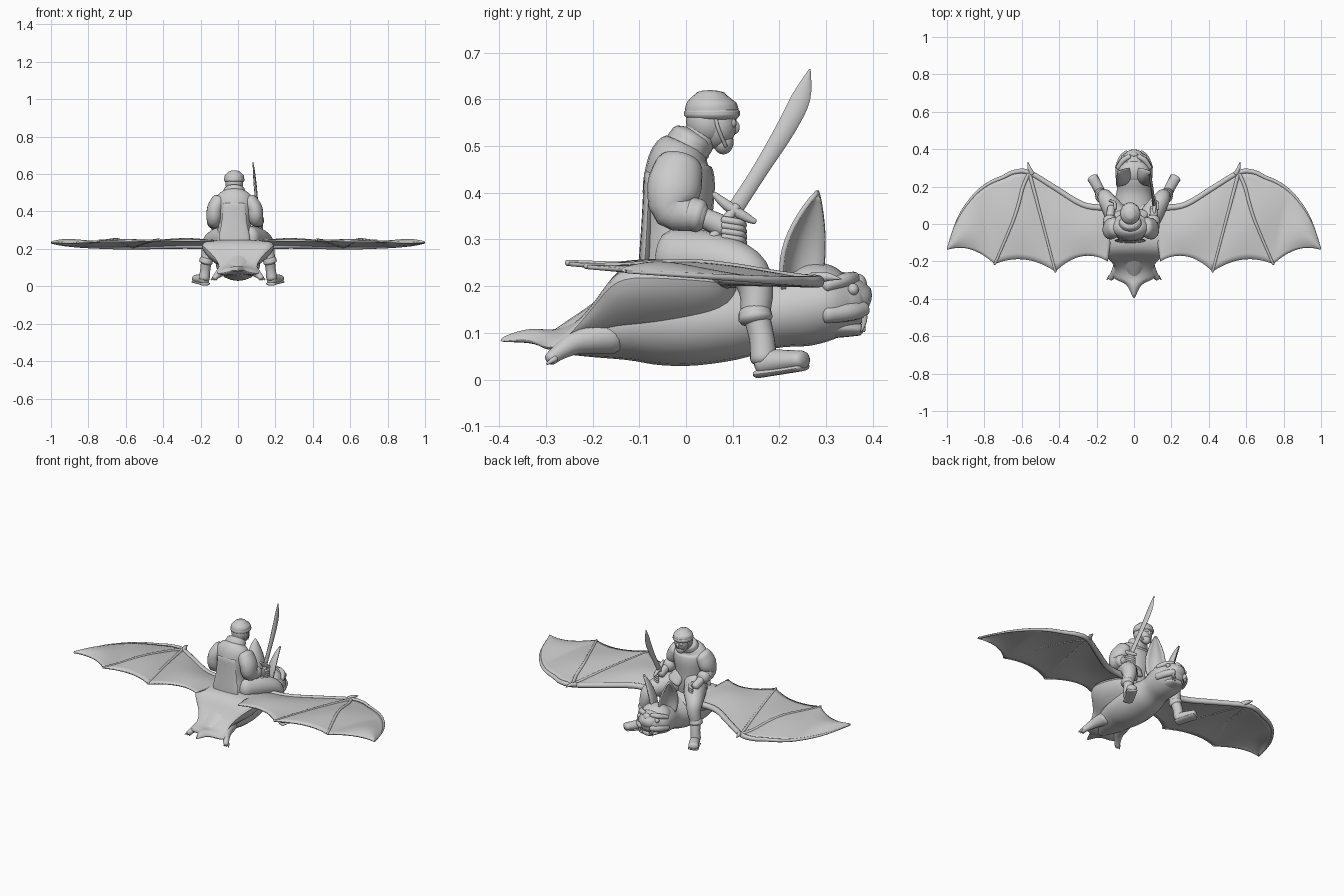
import bpy, bmesh, math
from mathutils import Vector

cube = bpy.data.objects.get("Cube")
if cube:
    bpy.data.objects.remove(cube, do_unlink=True)

GREY = (0.6, 0.6, 0.6, 1)
mat = bpy.data.materials.new("plain grey")
mat.use_nodes = True
mat.diffuse_color = GREY
bsdf = mat.node_tree.nodes["Principled BSDF"]
bsdf.inputs["Base Color"].default_value = GREY
bsdf.inputs["Roughness"].default_value = 0.7


def finish(name, bm, angle=50, thick=0, subdiv=0):
    bmesh.ops.recalc_face_normals(bm, faces=bm.faces[:])
    mesh = bpy.data.meshes.new(name)
    bm.to_mesh(mesh)
    bm.free()
    ob = bpy.data.objects.new(name, mesh)
    bpy.context.collection.objects.link(ob)
    mesh.materials.append(mat)
    if thick:
        m = ob.modifiers.new("thickness", 'SOLIDIFY')
        m.thickness, m.offset = thick, 0
    if subdiv:
        m = ob.modifiers.new("smooth", 'SUBSURF')
        m.levels = m.render_levels = subdiv
    bpy.ops.object.select_all(action='DESELECT')
    ob.select_set(True)
    bpy.context.view_layer.objects.active = ob
    bpy.ops.object.shade_smooth_by_angle(angle=math.radians(angle))


def catmull(pts, t):
    """Point on a smooth curve through pts, t running from 0 to len - 1."""
    n = len(pts) - 1
    i = min(int(t), n - 1)
    u = t - i
    a, b, c, d = [pts[max(0, min(n, i + k))] for k in (-1, 0, 1, 2)]
    return [0.5 * (2 * q + (r - p) * u + (2 * p - 5 * q + 4 * r - s) * u * u
                   + (3 * q - p - 3 * r + s) * u ** 3) for p, q, r, s in zip(a, b, c, d)]


def skin(rings, closed=True):
    bm = bmesh.new()
    rows = [[bm.verts.new(p) for p in ring] for ring in rings]
    n = len(rows[0])
    for a, b in zip(rows, rows[1:]):
        for j in range(n if closed else n - 1):
            k = (j + 1) % n
            bm.faces.new((a[j], a[k], b[k], b[j]))
    if closed:
        bm.faces.new(rows[0])
        bm.faces.new(rows[-1])
    return bm


def tube(name, pts, side=(1, 0, 0), mx=1, sub=4, seg=20, bulge=0.6):
    """Rounded elliptical sweep; points are x, y, z, side radius, other radius."""
    pts = [(p[0] * mx, p[1], p[2], p[3], p[-1]) for p in pts]
    steps = (len(pts) - 1) * sub
    path = [catmull(pts, i / sub) for i in range(steps + 1)]
    rings = []
    for i, p in enumerate(path):
        c = Vector(p[:3])
        tan = (Vector(path[min(i + 1, steps)][:3]) - Vector(path[max(i - 1, 0)][:3])).normalized()
        u = Vector(side)
        u = (u - tan * u.dot(tan)).normalized()
        v = tan.cross(u)
        arcs = [(0, 1)]
        ends = [(math.sin(a) * bulge, math.cos(a)) for a in (0.5, 1.0, 1.4)]
        if i == 0:
            arcs = [(-o, s) for o, s in reversed(ends)] + arcs
        if i == steps:
            arcs += ends
        ra, rb = max(p[3], .001), max(p[4], .001)
        for o, s in arcs:
            rings.append([c + tan * o * min(ra, rb) + s * (
                u * ra * math.cos(2 * math.pi * k / seg) + v * rb * math.sin(2 * math.pi * k / seg))
                for k in range(seg)])
    finish(name, skin(rings))


def ball(name, loc, size):
    bm = bmesh.new()
    bmesh.ops.create_uvsphere(bm, u_segments=24, v_segments=14, radius=1)
    for v in bm.verts:
        v.co = Vector(loc) + Vector([a * b for a, b in zip(v.co, size)])
    finish(name, bm)


# Bat body and head
tube("bat_body", [(0, -.28, .08, .03, .025), (0, -.2, .1, .085, .055), (0, -.1, .125, .115, .09),
                  (0, 0, .125, .12, .096), (0, .1, .13, .11, .088), (0, .18, .142, .092, .076),
                  (0, .25, .155, .098, .084), (0, .31, .162, .096, .076), (0, .355, .165, .068, .055)])
ball("bat_crown", (0, .28, .195), (.085, .07, .055))
tube("muzzle", [(0, .3, .18, .078, .052), (0, .345, .18, .066, .048), (0, .375, .17, .045, .035)])
tube("lower_jaw", [(0, .27, .115, .07, .03), (0, .335, .11, .055, .02), (0, .372, .107, .035, .013)])
ball("nose_leaf", (0, .37, .2), (.025, .018, .026))

# Back membrane running down into the tail
rows = [(.12, .14, .2, .222, .13), (.03, .2, .235, .232, .11), (-.08, .235, .252, .24, .1),
        (-.15, .225, .236, .242, .1), (-.19, .155, .165, .185, .085), (-.24, .105, .115, .11, .07),
        (-.29, .155, .1, .048, .06), (-.315, .05, .106, .075, .075), (-.35, .03, .103, .085, .08),
        (-.4, .003, .086, .08, .08)]
rings = []
for y, w, top, edge, low in rows:
    section = [(w, edge), (.5 * w, top), (0, top + .006), (-.5 * w, top), (-w, edge),
               (-.55 * w, low), (0, low), (.55 * w, low)]
    rings.append([(x, y, z) for x, z in section])
finish("back_membrane", skin(rings), subdiv=2)

# Wings: skin stretched between leading edge and scalloped trailing edge
LEAD = [(.1, .09), (.28, .105), (.56, .275), (.7, .25), (.83, .178), (.935, .04), (.995, -.125)]
CUSP = [(.14, -.2), (.42, -.255), (.745, -.215), (.998, -.135)]
SCALLOP = (.055, .045, .04)


def wing_point(t, v):
    a = catmull(LEAD, t * 2)
    i = min(int(t), 2)
    s = t - i
    x = CUSP[i][0] * (1 - s) + CUSP[i + 1][0] * s
    y = CUSP[i][1] * (1 - s) + CUSP[i + 1][1] * s + SCALLOP[i] * 4 * s * (1 - s)
    px, py = a[0] * (1 - v) + x * v, a[1] * (1 - v) + y * v
    z = .234 - .07 * py - .004 * t + .016 * math.sin(math.pi * v) * (.3 + math.sin(math.pi * s))
    return px, py, z - .015 * (1 - v) * max(0, 1 - t)


for mx, label in ((1, "left"), (-1, "right")):
    grid = []
    for i in range(49):
        pts = [wing_point(i / 16, j / 14) for j in range(15)]
        grid.append([(x * mx, y, z) for x, y, z in pts])
    finish(label + "_wing_skin", skin(grid, closed=False), thick=.009)
    up = (0, 0, 1)
    edge = [wing_point(t / 4, 0) + (.019 - .0013 * t,) for t in range(13)]
    tube(label + "_wing_arm", edge, up, mx, seg=12)
    for n in range(2):
        finger = []
        for k in range(7):
            x, y, z = wing_point(1 + n * k / 6, k / 6)
            finger.append((x, y, z + .002, .01 - .0006 * k))
        tube(f"{label}_wing_finger_{n + 1}", finger, up, mx, seg=10)
    tube(label + "_thumb_claw", [(.545, .27, .215, .014), (.56, .3, .22, .01), (.567, .332, .215, .001)],
         up, mx, seg=10)

    # Hind foot of the bat under the tail skin
    tube(label + "_hind_leg", [(.06, -.16, .095, .04), (.085, -.23, .082, .028), (.11, -.27, .06, .018),
                               (.125, -.29, .044, .014)], mx=mx)
    for n in (-1, 0, 1):
        tube(f"{label}_hind_toe_{n + 2}", [(.122 + n * .01, -.28, .045, .007),
                                          (.13 + n * .014, -.297, .034, .003)], mx=mx, seg=8)

    # Cupped ear opening forward and outward
    ear = []
    for i in range(13):
        t = i / 12
        w = .056 * math.sin(math.pi * (.3 + .7 * t)) ** .85 + .001
        cx, cy, cz = .05 + .035 * t, .248 + .035 * t * t, .19 + .212 * t
        row = []
        for j in range(9):
            s = j / 4 - 1
            cup = -.6 * w * (1 - s * s)
            row.append(((cx + .55 * w * s + .8 * cup) * mx, cy - .8 * w * s + .55 * cup, cz))
        ear.append(row)
    finish(label + "_ear", skin(ear, closed=False), thick=.01)

    # Face details
    ball(label + "_bat_eye", (.058 * mx, .358, .193), (.013, .012, .013))
    tube(label + "_bat_brow", [(.025, .36, .218, .013), (.058, .34, .213, .015), (.085, .3, .2, .012)],
         (0, 0, 1), mx, seg=12)
    tube(label + "_cheek", [(.035, .378, .15, .018), (.062, .35, .145, .02), (.082, .3, .14, .02)],
         (0, 0, 1), mx, seg=12)
    tube(label + "_fang", [(.042, .378, .15, .009), (.042, .382, .125, .006), (.042, .374, .1, .001)], mx=mx, seg=10)
    tube(label + "_lower_fang", [(.026, .378, .105, .006), (.026, .384, .13, .001)], mx=mx, seg=8)

    # Rider's leg, boot and cuff
    tube(label + "_thigh", [(.05, -.02, .26, .065), (.1, .06, .255, .06), (.145, .128, .235, .046),
                            (.158, .15, .19, .037), (.17, .147, .13, .03)], mx=mx)
    tube(label + "_boot_cuff", [(.168, .147, .145, .035), (.172, .149, .13, .037)], mx=mx, bulge=.4)
    tube(label + "_boot_shaft", [(.168, .15, .14, .029), (.175, .162, .09, .027), (.18, .166, .045, .029)], mx=mx)
    tube(label + "_boot_foot", [(.177, .163, .036, .026, .027), (.195, .2, .039, .028, .025),
                                (.223, .248, .042, .028, .02)], mx=mx)
    tube(label + "_boot_sole", [(.175, .155, .012, .028, .009), (.195, .2, .018, .028, .008),
                                (.223, .25, .026, .03, .008)], mx=mx)

# Rider's coat with a long back panel
X = -.02
tube("coat", [(X, -.025, .225, .097, .072), (X, -.02, .28, .092, .075), (X, -.018, .34, .087, .074),
              (X, -.015, .42, .1, .077), (X, -.014, .468, .102, .067), (X, -.003, .497, .075, .053)], bulge=.25)
tube("coat_back", [(X, -.078, .44, .06, .012), (X, -.083, .34, .068, .012), (X, -.087, .27, .082, .013),
                   (X, -.09, .235, .08, .012)])
for s in (-1, 1):
    tube("front_skirt_" + ("left" if s > 0 else "right"),
         [(X + .04 * s, .035, .33, .04, .02), (X + .06 * s, .06, .29, .045, .02)])

# Scarf, head and helmet
tube("scarf", [(X, .003, .497, .062, .05), (X, .014, .518, .056, .047)], bulge=.35)
tube("neck", [(X, .02, .5, .04, .036), (X, .045, .55, .038, .038)])
ball("face", (X, .065, .548), (.042, .044, .054))
ball("hood", (X, .046, .553), (.048, .046, .052))
ball("beard", (X, .08, .508), (.026, .022, .026))
ball("nose", (X, .105, .54), (.009, .01, .014))
tube("helmet", [(X, .055, .572, .053, .058), (X, .053, .592, .051, .053), (X, .053, .61, .032, .034)], bulge=.3)
tube("helmet_band", [(X, .056, .566, .055, .06), (X, .056, .574, .055, .06)], bulge=.3)
for s in (-1, 1):
    ball("eye_" + ("left" if s > 0 else "right"), (X + .017 * s, .1, .549), (.01, .008, .01))
    tube("hood_edge_" + ("left" if s > 0 else "right"),
         [(X + .04 * s, .06, .57, .004), (X + .042 * s, .07, .535, .004), (X + .025 * s, .085, .5, .004)], (0, 1, 0))

# Arms: sword arm on +x, resting arm on -x
ARMS = {"sword": [(.06, -.015, .455), (.088, -.025, .412), (.095, -.028, .365), (.105, .03, .35), (.108, .085, .325)],
        "resting": [(-.1, -.015, .455), (-.122, -.025, .412), (-.128, -.028, .36), (-.13, .03, .34), (-.12, .085, .31)]}
for name, pts in ARMS.items():
    a, b, c, d, e = pts
    tube(name + "_sleeve", [a + (.044, .052), b + (.044, .058), c + (.04, .045), d + (.032,)])
    mid = tuple(p * .35 + q * .65 for p, q in zip(c, d))
    tube(name + "_cuff", [mid + (.037,), d + (.035,)], bulge=.4)
    tube(name + "_hand", [d + (.022, .022), e + (.022, .024)])
    for n in range(4):
        z = e[2] + .017 - n * .012
        tube(f"{name}_finger_{n + 1}", [(e[0] + .018, e[1] - .005, z, .008), (e[0] + .016, e[1] + .03, z - .006, .008),
                                        (e[0] - .01, e[1] + .04, z - .012, .006)], (0, 0, 1), seg=8)

# Sword with curved, widening blade
tube("sword_grip", [(.118, .04, .28, .011), (.108, .108, .37, .011)])
ball("sword_pommel", (.118, .04, .28), (.013, .013, .013))
tube("sword_guard", [(.108, .06, .397, .006), (.108, .085, .375, .011), (.108, .12, .352, .011),
                     (.108, .147, .338, .006)])
tube("sword_blade", [(.107, .105, .365, .008, .017), (.1, .16, .45, .008, .017), (.092, .215, .54, .008, .021),
                     (.086, .247, .605, .006, .02), (.08, .265, .664, .002, .002)], seg=8)
